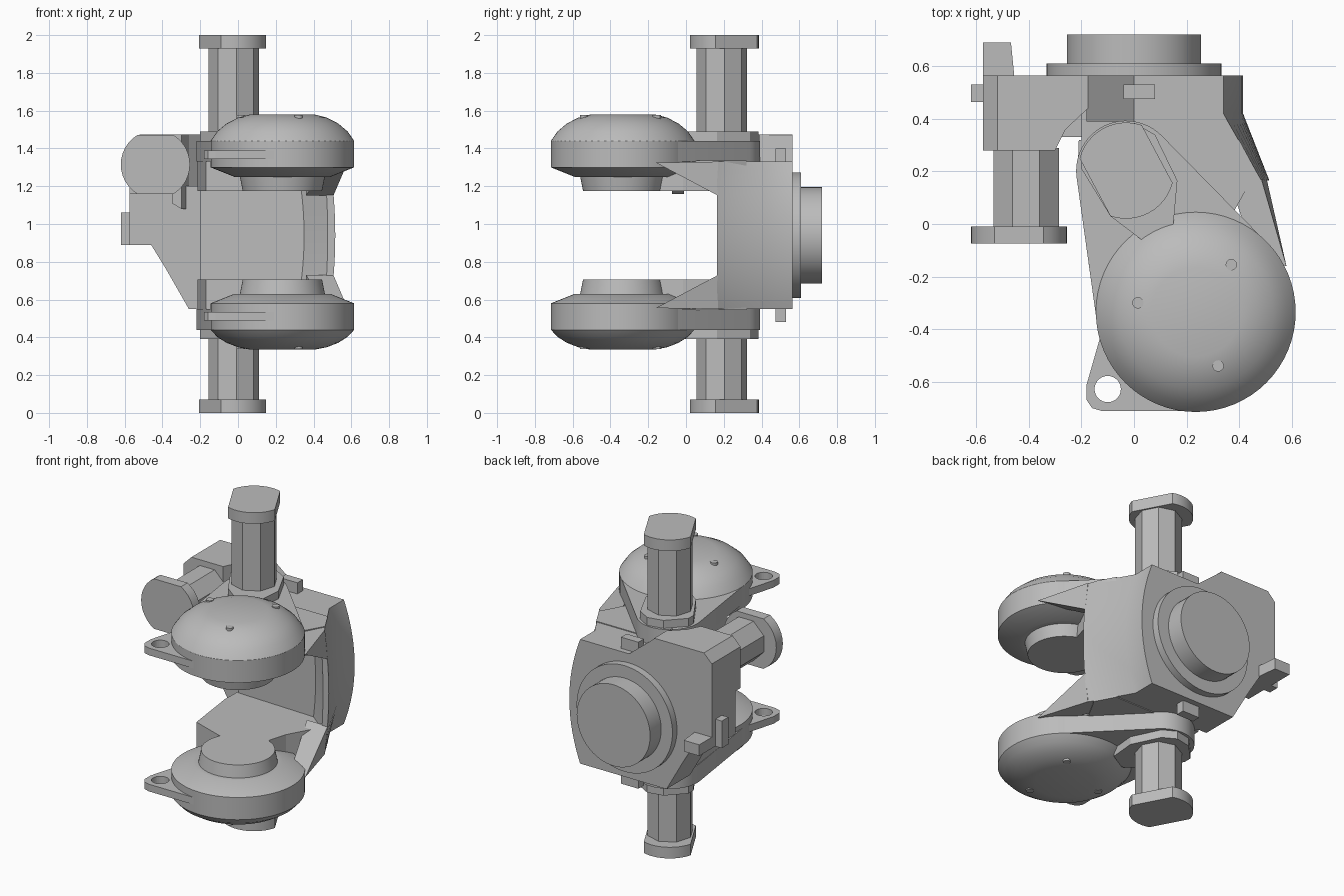
import bpy, bmesh, math
from math import cos, sin, pi, radians

if "Cube" in bpy.data.objects:
    bpy.data.objects.remove(bpy.data.objects["Cube"])

grey = bpy.data.materials.new("machine_grey")
grey.diffuse_color = (0.5, 0.5, 0.5, 1)
grey.use_nodes = True
grey.node_tree.nodes["Principled BSDF"].inputs["Base Color"].default_value = grey.diffuse_color
MID = 0.94  # height of the mirror plane between the two arms


def finish(name, bm, smooth=False):
    bmesh.ops.recalc_face_normals(bm, faces=bm.faces)
    me = bpy.data.meshes.new(name)
    bm.to_mesh(me)
    bm.free()
    me.materials.append(grey)
    ob = bpy.data.objects.new(name, me)
    bpy.context.collection.objects.link(ob)
    if smooth:
        bpy.ops.object.select_all(action='DESELECT')
        ob.select_set(True)
        bpy.context.view_layer.objects.active = ob
        bpy.ops.object.shade_smooth_by_angle(angle=radians(30))
    return ob


def loft(name, rings, smooth=False):
    """Join rings of equal point count and cap both ends."""
    bm = bmesh.new()
    vs = [[bm.verts.new(p) for p in r] for r in rings]
    n = len(vs[0])
    for a, b in zip(vs, vs[1:]):
        for i in range(n):
            j = (i + 1) % n
            bm.faces.new((a[i], a[j], b[j], b[i]))
    bm.faces.new(vs[0][::-1])
    bm.faces.new(vs[-1])
    return finish(name, bm, smooth)


def prism(name, pts, a, b, axis='Z', smooth=False):
    put = (lambda u, v, w: (u, v, w)) if axis == 'Z' else (lambda u, v, w: (u, w, v))
    return loft(name, [[put(u, v, w) for u, v in pts] for w in (a, b)], smooth)


def circle(cx, cy, r, n=48, turn=0.0):
    return [(cx + r * cos(turn + 2 * pi * i / n), cy + r * sin(turn + 2 * pi * i / n))
            for i in range(n)]


def flatted(cx, cy, r, flat, turn):
    """Circle cut by two parallel flats; turn is the long axis direction."""
    h = math.asin(flat / r)
    pts = []
    for base in (0, pi):
        for i in range(13):
            t = turn + base - h + 2 * h * i / 12
            pts.append((cx + r * cos(t), cy + r * sin(t)))
    return pts


def box(name, x0, x1, y0, y1, z0, z1):
    return prism(name, [(x0, y0), (x1, y0), (x1, y1), (x0, y1)], z0, z1)


def hull_two(c1, r1, c2, r2, n=24):
    """Outline of a belt around two circles."""
    dx, dy = c2[0] - c1[0], c2[1] - c1[1]
    d, a = math.hypot(dx, dy), math.atan2(dy, dx)
    k = math.acos((r1 - r2) / d)
    pts = []
    for c, r, t0, t1 in ((c1, r1, a + k, a + 2 * pi - k), (c2, r2, a - k, a + k)):
        for i in range(n + 1):
            t = t0 + (t1 - t0) * i / n
            pts.append((c[0] + r * cos(t), c[1] + r * sin(t)))
    return pts


DISC = (0.235, -0.335)
PIVOT = (-0.03, 0.203)

# Two mirrored arms, each with a wheel housing, motor and lug
for side, s, dome, motor_end in (("upper", 1, 0.14, 1.06), ("lower", -1, 0.105, 0.94)):
    def Z(h, s=s):
        return MID + s * h

    # wheel housing: hub, bevel, band and dome
    profile = [(0.21, 0.235), (0.225, 0.31), (0.255, 0.31), (0.38, 0.36), (0.38, 0.5)]
    profile += [(r, 0.5 + dome * k) for r, k in
                ((0.345, 0.36), (0.295, 0.66), (0.235, 0.88), (0.17, 1.0))]
    loft(side + "_wheel_housing",
         [[(x, y, Z(h)) for x, y in circle(*DISC, r, 64)] for r, h in profile], True)

    # dome screws
    for i, (x, y) in enumerate(((0.37, -0.155), (0.015, -0.30), (0.32, -0.54))):
        prism(f"{side}_screw_{i}", circle(x, y, 0.022, 12),
              Z(0.5 + dome * 0.7), Z(0.5 + dome * 0.97))

    # arm plate, inner arm block and motor bracket
    prism(side + "_arm_plate", hull_two(PIVOT, 0.19, DISC, 0.378), Z(0.39), Z(0.5), smooth=True)
    prism(side + "_arm_block",
          [(-0.17, -0.17), (0.147, -0.28), (0.29, -0.2), (0.345, -0.015),
           (0.465, 0.2), (0.4, 0.32), (-0.21, 0.32), (-0.215, 0.18)], Z(0.235), Z(0.395))
    prism(side + "_motor_bracket",
          [(0.08, 0.34), (0.165, 0.165), (0.15, 0.0), (0.035, -0.065), (-0.09, 0.03),
           (-0.2, 0.21), (-0.2, 0.26), (-0.1, 0.365), (0.0, 0.385)], Z(0.495), Z(0.55))

    # sloped gusset between side wall and arm
    loft(side + "_gusset", [
        [(0.36, 0.17, Z(0.39)), (0.36, 0.17, Z(0.21)), (0.47, -0.155, Z(0.385))],
        [(0.485, 0.17, Z(0.39)), (0.505, 0.17, Z(0.21)), (0.58, -0.16, Z(0.385))]])

    # vertical motor and its end cap
    turn = math.atan2(-0.88, 0.47)
    prism(side + "_motor", circle(-0.022, 0.19, 0.134, 8, turn + pi / 8),
          Z(0.54), Z(motor_end - 0.065))
    prism(side + "_motor_cap", flatted(*PIVOT, 0.183, 0.134, turn),
          Z(motor_end - 0.07), Z(motor_end), smooth=True)

    # drilled lug beside the wheel
    lug = prism(side + "_lug",
                [(-0.12, -0.40), (-0.18, -0.61), (-0.18, -0.67), (-0.16, -0.70),
                 (-0.12, -0.712), (0.2, -0.712), (0.2, -0.4)], Z(0.405), Z(0.45))
    drill = prism(side + "_lug_drill", circle(-0.1, -0.628, 0.05, 32), Z(0.3), Z(0.6))
    drill.hide_render = True
    drill.hide_viewport = True
    cut = lug.modifiers.new("hole", 'BOOLEAN')
    cut.operation = 'DIFFERENCE'
    cut.solver = 'EXACT'
    cut.object = drill

    # small stop block on the body
    box(side + "_stop_block", -0.04, 0.08, 0.475, 0.53, Z(0.38), Z(0.46))

# Main body with a bulged right wall
rings = []
for i in range(17):
    t = -1 + i / 8
    a = 1 - t * t
    r1, r2 = 0.485 + 0.03 * a, 0.34 + 0.075 * a
    rings.append([(x, y, MID + 0.39 * t) for x, y in (
        (-0.2, 0.29), (0.31 + 0.04 * a, 0.27), (0.455 + 0.02 * a, 0.165), (r1, 0.165),
        (r2, 0.42), (r2, 0.565), (-0.2, 0.565))])
loft("main_body", rings, True)

# Left part of the body, and the side motor housing above it
prism("body_left_side", [(-0.575, 1.2), (-0.575, 0.89), (-0.46, 0.89), (-0.38, 0.76),
                         (-0.26, 0.55), (-0.1, 0.55), (-0.1, 1.2)], 0.33, 0.565, 'Y')
# housing narrows toward the arm pivot
prism("side_motor_housing", [(-0.575, 1.42), (-0.52, 1.475), (-0.3, 1.475), (-0.3, 1.08),
                             (-0.35, 1.11), (-0.35, 1.16), (-0.575, 1.16)], 0.28, 0.565, 'Y')
prism("housing_web", [(-0.3, 0.28), (-0.26, 0.36), (-0.175, 0.44),
                      (-0.175, 0.565), (-0.3, 0.565)], 1.08, 1.475)
prism("housing_ramp", [(-0.18, 1.475), (0.0, 1.33), (0.0, 1.2), (-0.18, 1.2)],
      0.39, 0.565, 'Y')

# Side motor and cap
prism("side_motor", circle(-0.41, 1.315, 0.134, 8, pi / 8), -0.02, 0.29, 'Y')
prism("side_motor_cap", flatted(-0.4375, 1.315, 0.183, 0.157, 0), -0.075, -0.01, 'Y', True)

# Rear mounting flange
prism("flange", circle(0, MID, 0.333, 64), 0.56, 0.61, 'Y', True)
prism("flange_boss", circle(0, MID, 0.255, 64), 0.6, 0.72, 'Y', True)

# Corner stops
box("side_stop", -0.62, -0.57, 0.465, 0.53, 0.89, 1.06)
prism("rear_stop", [(-0.575, 0.56), (-0.455, 0.56), (-0.468, 0.69), (-0.575, 0.69)], 0.89, 0.96)
